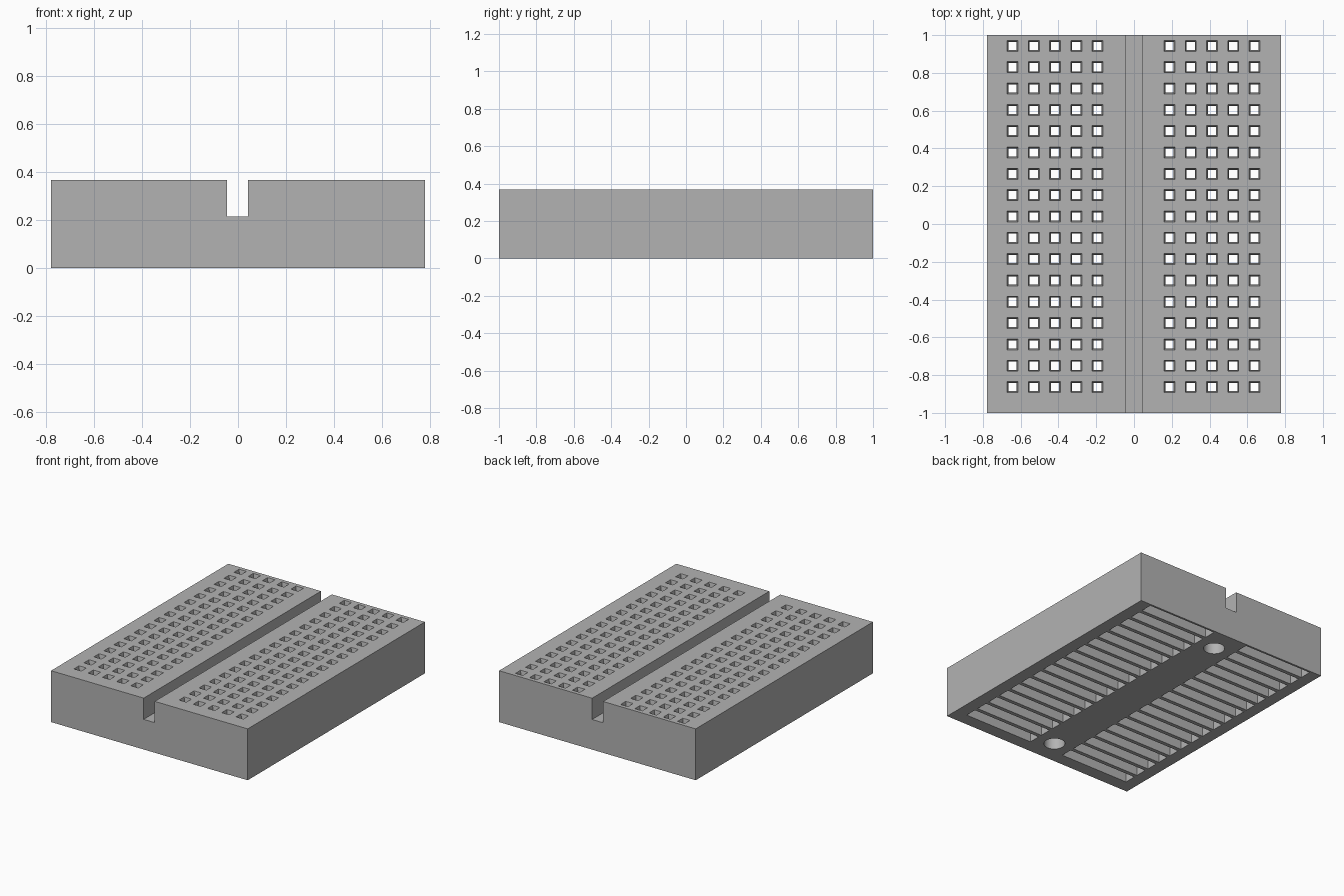
import bpy, bmesh, math

if "Cube" in bpy.data.objects:
    bpy.data.objects.remove(bpy.data.objects["Cube"])

W, H = 0.777, 0.367            # half width, height
ROWS, PITCH = 17, 0.1129       # pin rows and spacing
MID = -0.0025                  # centre line of the pin field
GROOVE_Z, SLOT_TOP = 0.215, 0.30

grey = bpy.data.materials.new("light grey plastic")
grey.diffuse_color = (0.45, 0.45, 0.45, 1)
grey.use_nodes = True
grey.node_tree.nodes["Principled BSDF"].inputs["Base Color"].default_value = grey.diffuse_color


def make_object(name, bm):
    bmesh.ops.recalc_face_normals(bm, faces=bm.faces)
    mesh = bpy.data.meshes.new(name)
    bm.to_mesh(mesh)
    bm.free()
    mesh.materials.append(grey)
    ob = bpy.data.objects.new(name, mesh)
    bpy.context.collection.objects.link(ob)
    return ob


def loft(bm, rings):
    """Closed solid through rings of points."""
    loops = [[bm.verts.new(p) for p in ring] for ring in rings]
    n = len(loops[0])
    for a, b in zip(loops, loops[1:]):
        for i in range(n):
            j = (i + 1) % n
            bm.faces.new((a[i], a[j], b[j], b[i]))
    bm.faces.new(loops[0][::-1])
    bm.faces.new(loops[-1])


def rect(x, y, z, hx, hy):
    return [(x - hx, y - hy, z), (x + hx, y - hy, z),
            (x + hx, y + hy, z), (x - hx, y + hy, z)]


def circle(x, y, z, r, n=32):
    return [(x + r * math.cos(2 * math.pi * i / n),
             y + r * math.sin(2 * math.pi * i / n), z) for i in range(n)]


# Block with the centre groove: one profile swept front to back
profile = [(-W, 0), (W, 0), (W, H), (0.042, H), (0.042, GROOVE_Z),
           (-0.045, GROOVE_Z), (-0.045, H), (-W, H)]
bm = bmesh.new()
loft(bm, [[(x, y, z) for x, z in profile] for y in (-1, 1)])
board = make_object("breadboard_body", bm)

slots, pins = bmesh.new(), bmesh.new()
for row in range(ROWS):
    y = 0.943 - row * PITCH
    for side in (-1, 1):
        # Contact slot open at the underside
        sx = MID + side * 0.4135
        loft(slots, [rect(sx, y, z, 0.275, 0.0425) for z in (-0.05, SLOT_TOP)])
        # Square pin holes with a tapered mouth
        for col in range(5):
            x = MID + side * (0.1905 + col * 0.1125)
            loft(pins, [rect(x, y, z, h, h) for z, h in
                        ((SLOT_TOP - 0.03, 0.0215), (H - 0.03, 0.0215),
                         (H, 0.029), (H + 0.03, 0.029))])

# Round mounting holes in the underside
for y in (-0.823, 0.823):
    loft(slots, [circle(MID, y, z, 0.07) for z in (-0.05, 0.16)])

# Cut the slots first, then the pin holes down into them
for name, cut_bm in (("slot_cutter", slots), ("pin_hole_cutter", pins)):
    cutter = make_object(name, cut_bm)
    cutter.hide_render = True
    mod = board.modifiers.new(name, 'BOOLEAN')
    mod.operation, mod.solver, mod.object = 'DIFFERENCE', 'EXACT', cutter
    bpy.context.view_layer.objects.active = board
    bpy.ops.object.modifier_apply(modifier=mod.name)
    bpy.data.objects.remove(cutter)

# Smooth only the round hole walls
board.select_set(True)
bpy.ops.object.shade_smooth_by_angle(angle=math.radians(30))
